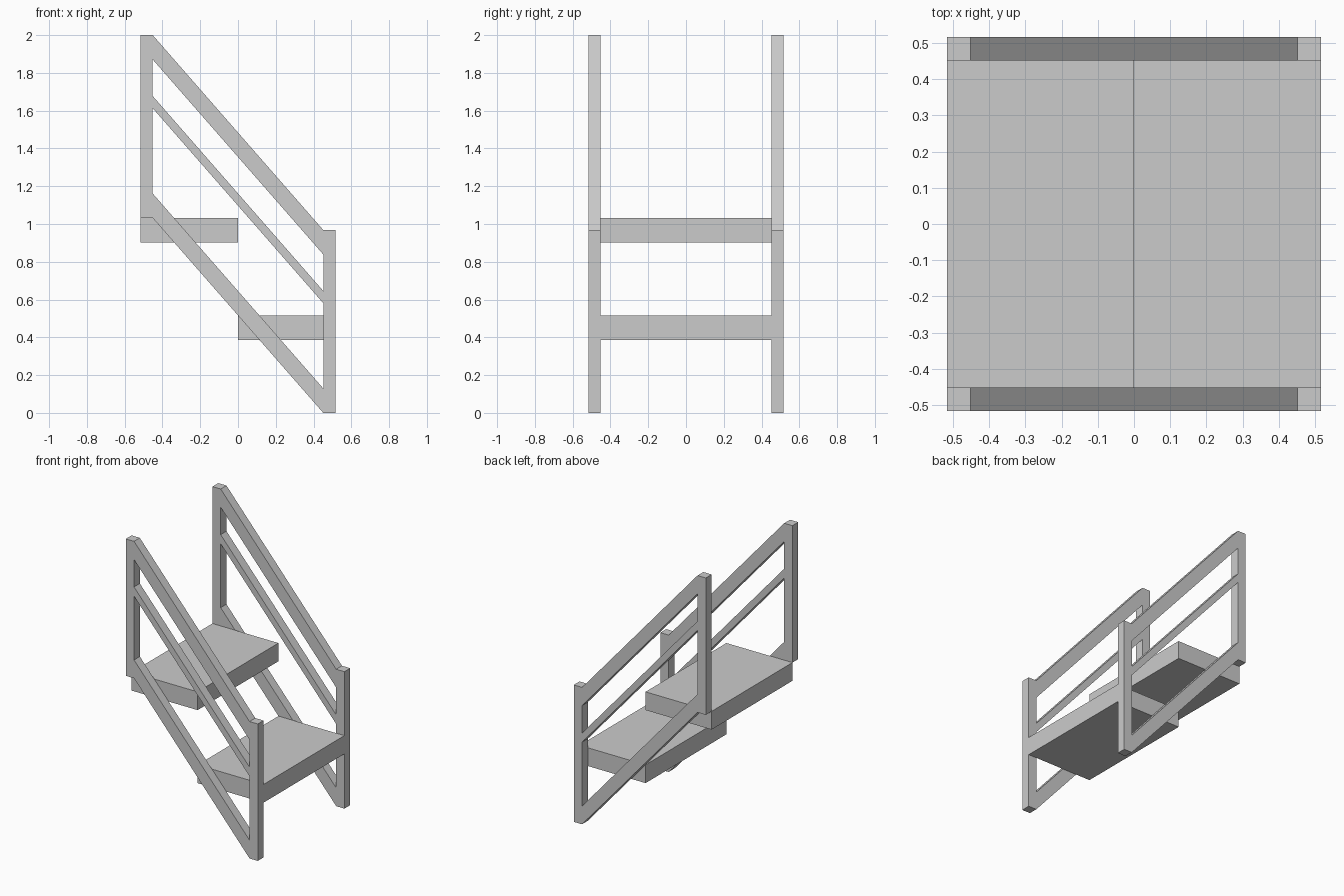
import bpy
from math import pi

if "Cube" in bpy.data.objects:
    bpy.data.objects.remove(bpy.data.objects["Cube"])

U = 2 / 31          # module: every dimension is a multiple of this
DROP = 16           # height lost along each sloping rail


def side_frame(name, y):
    # Flat filled profile with two window openings, extruded to thickness
    curve = bpy.data.curves.new(name, 'CURVE')
    curve.dimensions = '2D'
    curve.fill_mode = 'BOTH'
    curve.extrude = U / 2

    def loop(points):
        spline = curve.splines.new('POLY')
        spline.points.add(len(points) - 1)
        for p, (x, z) in zip(spline.points, points):
            p.co = (x * U, z * U, 0, 1)
        spline.use_cyclic_u = True

    def opening(top, bottom):
        loop([(-7, bottom), (7, bottom - DROP), (7, top - DROP), (-7, top)])

    loop([(-8, 16), (-7, 16), (7, 0), (8, 0), (8, 15), (7, 15), (-7, 31), (-8, 31)])
    opening(29, 26)     # between handrail and middle rail
    opening(25, 18)     # between middle rail and stringer
    obj = bpy.data.objects.new(name, curve)
    obj.location.y = y * U
    obj.rotation_euler.x = pi / 2
    bpy.context.collection.objects.link(obj)
    bpy.ops.object.select_all(action='DESELECT')
    obj.select_set(True)
    bpy.context.view_layer.objects.active = obj
    bpy.ops.object.convert(target='MESH')
    bpy.ops.object.shade_flat()


def step(name, x, z):
    # Slab fitted between the two side frames
    bpy.ops.mesh.primitive_cube_add(size=1, location=(x * U, 0, z * U))
    obj = bpy.context.object
    obj.name = name
    obj.scale = (8 * U, 14 * U, 2 * U)


# Railings with stringers
side_frame("front_railing", -7.5)
side_frame("back_railing", 7.5)

# Treads
step("upper_step", -4, 15)
step("lower_step", 4, 7)
